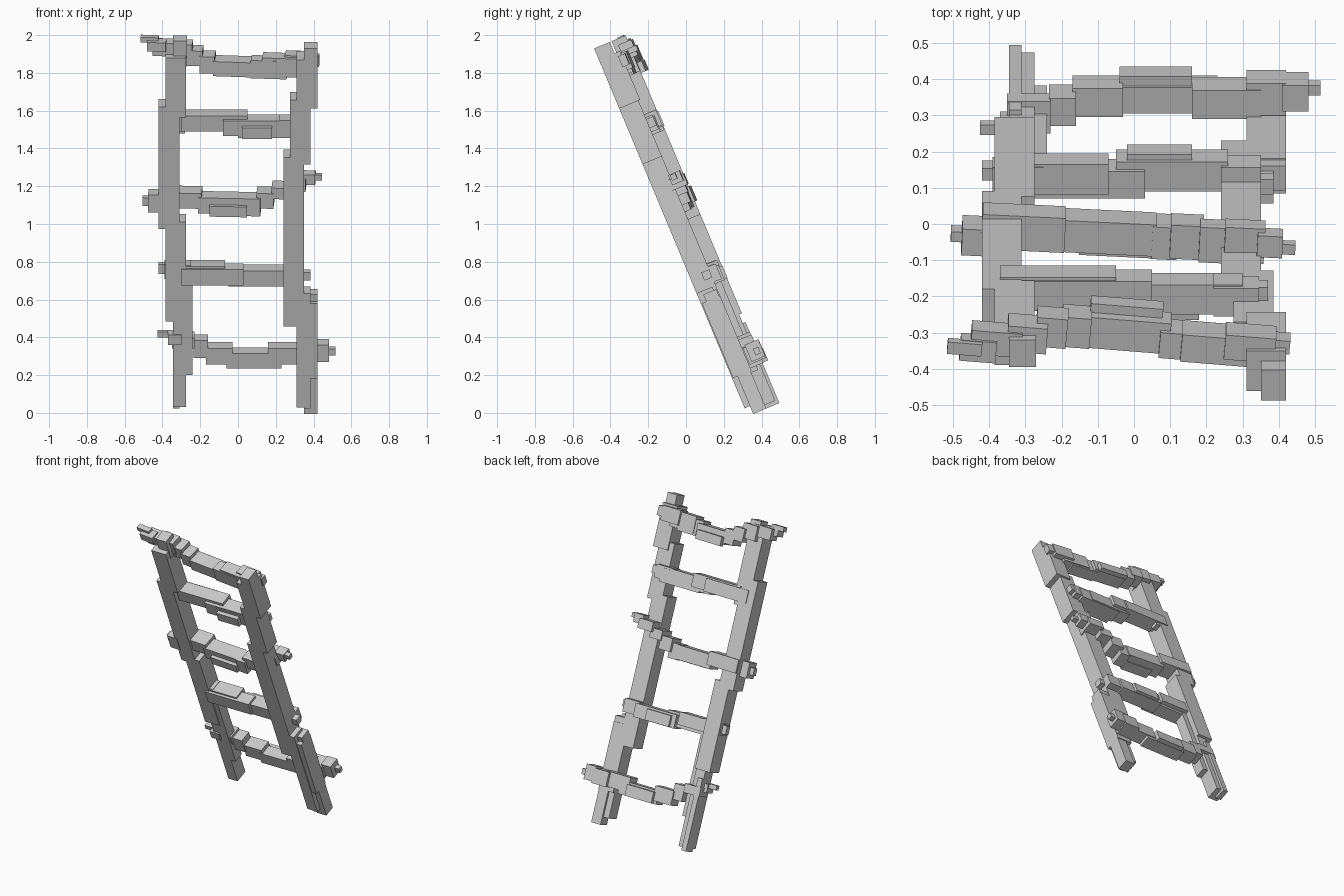
import bpy, bmesh, math
from mathutils import Matrix, Vector

LEAN = math.radians(22.7)
S, C = math.sin(LEAN), math.cos(LEAN)
TILT = Matrix.Rotation(LEAN, 4, 'X')      # local z runs up the ladder, local y is its back


def add_box(bm, centre, size, yaw=0.0):
    m = (Matrix.Translation(centre) @ TILT @ Matrix.Rotation(yaw, 4, 'Z')
         @ Matrix.Diagonal((*size, 1)))
    bmesh.ops.create_cube(bm, size=1, matrix=m)


def finish(bm, name):
    me = bpy.data.meshes.new(name)
    bm.to_mesh(me)
    bm.free()
    bpy.context.collection.objects.link(bpy.data.objects.new(name, me))


def rail(name, blocks):
    """blocks: x0, x1, along-ladder u0, u1, depth n0, n1"""
    bm = bmesh.new()
    for x0, x1, u0, u1, n0, n1 in blocks:
        u, n = (u0 + u1) / 2, (n0 + n1) / 2
        c = Vector(((x0 + x1) / 2, n * C - u * S, 1 + u * C + n * S))
        add_box(bm, c, (x1 - x0, n1 - n0, u1 - u0))
    finish(bm, name)


def rung(name, blocks, yaw=0.0):
    """blocks: x0, x1, y0, y1, z0, z1 outer extents of each leaning block"""
    bm = bmesh.new()
    yaw = math.radians(yaw)
    for x0, x1, y0, y1, z0, z1 in blocks:
        skew = (x1 - x0) * abs(math.sin(yaw))
        ey, ez = y1 - y0 - skew * C, z1 - z0 - skew * S
        k = C * C - S * S
        dn = max(0.03, (C * ey - S * ez) / k)
        du = max(0.03, (C * ez - S * ey) / k)
        c = Vector(((x0 + x1) / 2, (y0 + y1) / 2, (z0 + z1) / 2))
        add_box(bm, c, (x1 - x0, dn, du), yaw)
    finish(bm, name)


# Side rails: crooked, stepped timber
rail("left_rail", [
    (-.345, -.31, -1.065, -.60, .015, .09),
    (-.345, -.275, -1.045, -.20, -.015, .075),
    (-.345, -.24, -.86, -.29, -.015, .055),
    (-.385, -.275, -.55, .02, -.02, .09),
    (-.42, -.31, -.02, .68, -.02, .09),
    (-.385, -.275, .62, .96, -.02, .09),
    (-.345, -.27, .90, 1.045, .01, .09),
])
rail("right_rail", [
    (.35, .42, -1.065, -.38, -.06, .015),
    (.35, .385, -1.02, -.38, -.09, .015),
    (.31, .385, -1.015, -.36, -.09, .0),
    (.31, .42, -.85, -.42, -.085, .02),
    (.24, .35, -.55, .42, -.09, .02),
    (.275, .385, .38, .75, -.09, .02),
    (.31, .42, .70, .98, -.09, .03),
    (.35, .42, .95, 1.045, -.09, .0),
])

# Rungs, bottom to top: sagging in the middle with stepped, uneven ends
rung("rung_1", [
    (-.425, -.37, .245, .285, .40, .44),
    (-.37, -.30, .22, .31, .36, .44),
    (-.35, -.23, .25, .36, .34, .43),
    (-.235, -.16, .27, .385, .29, .415),
    (-.17, -.03, .295, .41, .255, .375),
    (-.06, .23, .305, .41, .235, .345),
    (-.04, .16, .34, .435, .25, .345),
    (.16, .35, .29, .405, .255, .375),
    (.31, .42, .30, .425, .255, .38),
    (.41, .482, .31, .42, .27, .39),
    (.48, .515, .355, .395, .305, .35),
])
rung("rung_2", [
    (-.42, -.37, .12, .175, .735, .80),
    (-.39, -.25, .085, .185, .71, .81),
    (-.35, -.07, .08, .195, .70, .81),
    (-.30, .03, .07, .18, .675, .79),
    (-.05, .26, .09, .205, .67, .785),
    (-.02, .16, .16, .22, .70, .78),
    (.24, .35, .085, .19, .68, .79),
    (.33, .385, .08, .14, .70, .76),
])
rung("rung_3", [
    (-.505, -.45, -.05, -.005, 1.095, 1.15),
    (-.475, -.40, -.09, .025, 1.06, 1.185),
    (-.42, -.19, -.08, .06, 1.08, 1.205),
    (-.21, .06, -.09, .045, 1.05, 1.175),
    (-.15, .05, -.095, .0, 1.035, 1.12),
    (.05, .12, -.10, .03, 1.04, 1.17),
    (.10, .19, -.10, .03, 1.08, 1.20),
    (.18, .27, -.11, .015, 1.13, 1.23),
    (.25, .36, -.11, .015, 1.17, 1.27),
    (.34, .41, -.095, -.01, 1.205, 1.285),
    (.405, .445, -.085, -.045, 1.23, 1.27),
], -3)
rung("rung_4", [
    (-.37, -.28, -.20, -.115, 1.48, 1.60),
    (-.37, -.05, -.225, -.115, 1.49, 1.60),
    (-.30, .05, -.24, -.125, 1.49, 1.605),
    (-.08, .22, -.25, -.135, 1.465, 1.58),
    (.0, .30, -.25, -.135, 1.455, 1.57),
    (.02, .18, -.265, -.19, 1.45, 1.53),
    (.22, .345, -.255, -.145, 1.47, 1.58),
    (.32, .37, -.23, -.155, 1.50, 1.57),
])
rung("rung_5", [
    (-.515, -.42, -.365, -.315, 1.96, 2.0),
    (-.48, -.38, -.385, -.30, 1.91, 1.985),
    (-.45, -.31, -.37, -.265, 1.885, 1.985),
    (-.35, -.24, -.36, -.245, 1.86, 1.98),
    (-.27, -.185, -.345, -.225, 1.835, 1.95),
    (-.20, -.12, -.345, -.22, 1.795, 1.92),
    (-.13, .10, -.36, -.225, 1.775, 1.895),
    (-.12, .08, -.26, -.20, 1.80, 1.87),
    (.07, .26, -.385, -.26, 1.765, 1.895),
    (.13, .32, -.395, -.265, 1.775, 1.91),
    (.25, .39, -.385, -.27, 1.80, 1.92),
    (.37, .43, -.36, -.295, 1.83, 1.905),
], -5)
